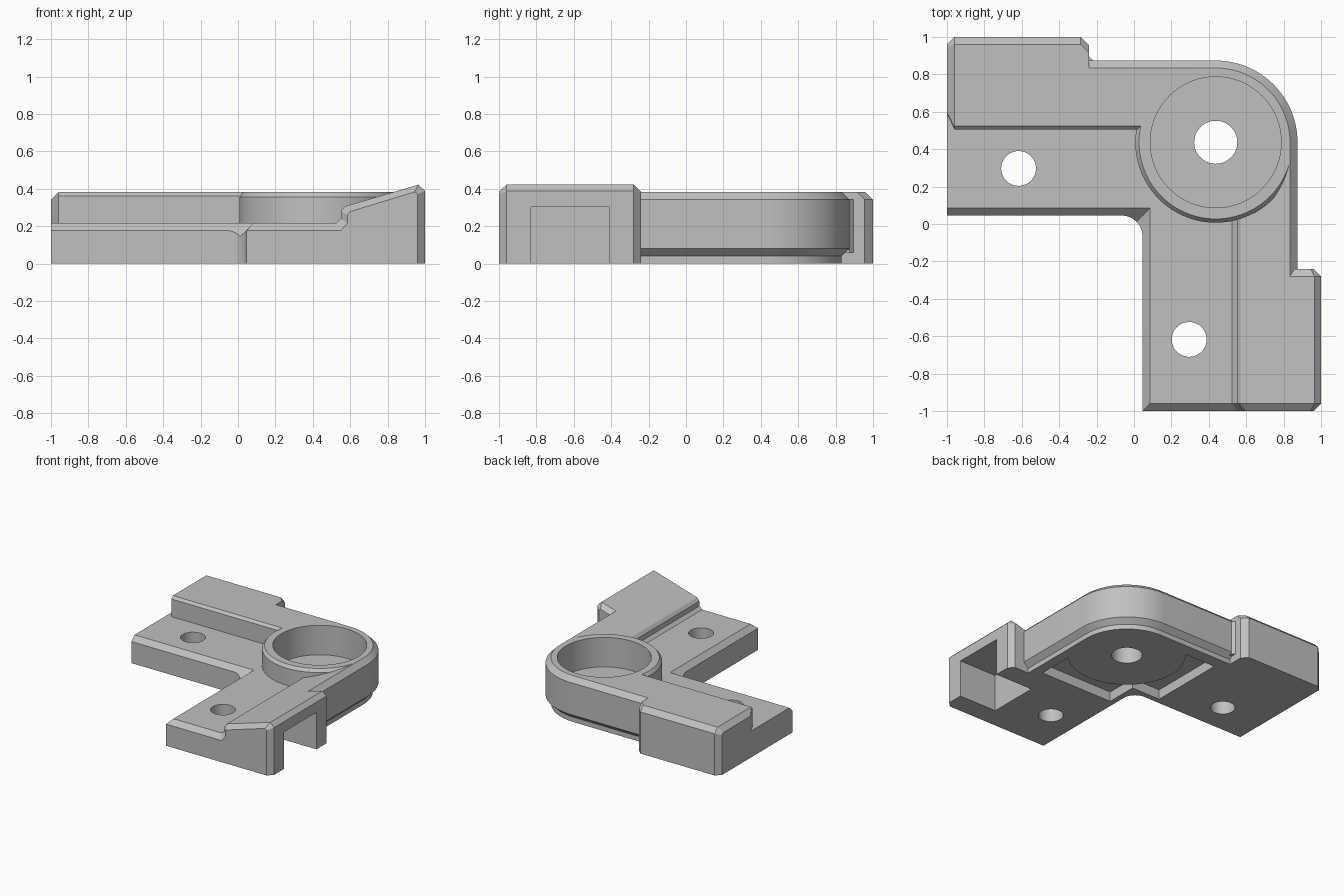
import bpy, bmesh, math

cube = bpy.data.objects.get("Cube")
if cube:
    bpy.data.objects.remove(cube, do_unlink=True)

grey = bpy.data.materials.new("plain grey")
grey.use_nodes = True
colour = (0.53, 0.53, 0.53, 1)
grey.diffuse_color = colour
grey.node_tree.nodes["Principled BSDF"].inputs["Base Color"].default_value = colour

CX, CY = 0.437, 0.437     # centre of the round socket
TOP = 0.382               # height of the corner block
LOW = 0.217               # height of the ledges


def loft(name, rings, axis):
    """Closed solid through (position, 2D outline) rings along an axis."""
    place = {"x": lambda p, a, b: (p, a, b),
             "y": lambda p, a, b: (a, p, b),
             "z": lambda p, a, b: (a, b, p)}[axis]
    bm = bmesh.new()
    loops = [[bm.verts.new(place(p, a, b)) for a, b in outline] for p, outline in rings]
    n = len(loops[0])
    for lo, hi in zip(loops, loops[1:]):
        for i in range(n):
            j = (i + 1) % n
            bm.faces.new((lo[i], lo[j], hi[j], hi[i]))
    bm.faces.new(loops[0][::-1])
    bm.faces.new(loops[-1])
    bmesh.ops.recalc_face_normals(bm, faces=bm.faces[:])
    mesh = bpy.data.meshes.new(name)
    bm.to_mesh(mesh)
    bm.free()
    obj = bpy.data.objects.new(name, mesh)
    bpy.context.collection.objects.link(obj)
    mesh.materials.append(grey)
    return obj


def prism(name, outline, start, end, axis="z"):
    return loft(name, [(start, outline), (end, outline)], axis)


def box(name, x0, x1, y0, y1, z0, z1):
    return prism(name, [(x0, y0), (x1, y0), (x1, y1), (x0, y1)], z0, z1)


def arc(x, y, r, start=0, end=360, steps=96):
    count = steps if end - start == 360 else steps + 1
    angles = [math.radians(start + (end - start) * i / steps) for i in range(count)]
    return [(x + r * math.cos(a), y + r * math.sin(a)) for a in angles]


def combine(target, other, operation):
    mod = target.modifiers.new("combine", "BOOLEAN")
    mod.operation = operation
    mod.solver = "EXACT"
    mod.object = other
    graph = bpy.context.evaluated_depsgraph_get()
    mesh = bpy.data.meshes.new_from_object(target.evaluated_get(graph))
    target.modifiers.clear()
    target.data = mesh
    bpy.data.objects.remove(other, do_unlink=True)


# Roof profiles of the two arms: ledge, step and raised outer part
left_ledge = [(0.045, 0), (0.045, LOW - 0.04), (0.085, LOW)]
left_step = left_ledge + [(0.505, LOW), (0.505, TOP - 0.02), (0.525, TOP)]
left_full = left_step + [(0.96, TOP), (1, TOP - 0.04), (1, 0)]
left_inner = left_step + [(0.915, TOP), (0.955, TOP - 0.04), (0.955, 0)]
left_end = left_ledge + [(0.59, LOW), (0.59, 0.33), (0.6, TOP - 0.04),
                         (0.945, TOP - 0.04), (0.96, 0.33), (0.96, 0)]
right_full = [(0.045, 0), (0.045, LOW - 0.04), (0.085, LOW), (0.525, LOW), (0.55, 0.24),
              (0.55, 0.28), (0.57, 0.305), (0.965, 0.422), (1, 0.388), (1, 0)]
right_end = [(0.045, 0), (0.045, 0.176), (0.047, 0.178), (0.55, 0.178), (0.585, 0.215),
             (0.585, 0.26), (0.6, 0.278), (0.945, 0.383), (0.96, 0.37), (0.96, 0)]

left_arm = loft("left_arm", [(-1, left_end), (-0.96, left_full),
                             (-0.285, left_full), (-0.24, left_inner)], "x")
right_arm = loft("right_arm", [(-1, right_end), (-0.96, right_full),
                               (-0.28, right_full), (-0.24, right_end)], "y")

# Corner block: arm roofs run on into the round socket
body = prism("corner_bracket", [(LOW * -1 + 0.085, 0)] + left_step[2:]
             + [(1, TOP), (1, 0)], -0.3, CX, "x")
right_run = prism("right_run", [(LOW * -1 + 0.085, 0)] + right_full[2:8]
                  + [(1, 0.422), (1, 0)], -0.3, CY, "y")
combine(body, right_run, "UNION")
combine(body, box("outer_corner", CX, 1, CY, 1, 0, TOP), "UNION")
boss = loft("socket_wall", [(0, arc(CX, CY, 0.43)), (TOP - 0.025, arc(CX, CY, 0.43)),
                            (TOP, arc(CX, CY, 0.41))], "z")
combine(body, boss, "UNION")


# Rounded outer edge with chamfers above and below
def outer_outline(r):
    return [(-0.3, -0.3), (CX + r, -0.3)] + arc(CX, CY, r, 0, 90, 32) + [(-0.3, CY + r)]


envelope = loft("envelope", [(z, outer_outline(r)) for z, r in
                             [(0, 0.395), (0.04, 0.395), (0.08, 0.437),
                              (TOP - 0.04, 0.437), (TOP + 0.01, 0.387)]], "z")
combine(body, envelope, "INTERSECT")

# Fillet in the inner corner
fillet = [(-0.6, 0.045)] + arc(-0.065, -0.065, 0.11, 0, 90, 16)[::-1] \
    + [(0.045, -0.6), (-0.6, -0.6)]
combine(body, prism("inner_corner", fillet, -0.1, 0.6), "DIFFERENCE")

combine(body, left_arm, "UNION")
combine(body, right_arm, "UNION")

# Small web where the left arm's raised end meets the corner block
web = [(-0.26, 0.85), (-0.218, 0.85), (-0.218, 0.874), (-0.24, 0.896), (-0.26, 0.896)]
combine(body, prism("arm_web", web, 0.06, TOP - 0.04), "UNION")

# Socket bore, through holes and side pocket
combine(body, prism("bore", arc(CX, CY, 0.35), 0.14, 0.6), "DIFFERENCE")
for x, y, r in [(CX, CY, 0.115), (-0.617, 0.297, 0.093), (0.295, -0.617, 0.093)]:
    combine(body, prism("hole", arc(x, y, r, steps=64), -0.1, 0.6), "DIFFERENCE")
combine(body, box("pocket", 0.66, 1.1, -0.83, -0.41, -0.1, 0.303), "DIFFERENCE")

# Underside recess around the inner side of the socket
outline = [(-0.17, 0.09), (0.09, 0.09), (0.09, -0.17), (0.75, -0.17), (0.75, 0.73), (-0.17, 0.73)]
recess = prism("recess", outline, -0.1, 0.08)
combine(recess, prism("recess_core", arc(CX, CY, 0.44), -0.2, 0.2), "DIFFERENCE")
combine(body, recess, "DIFFERENCE")

bpy.ops.object.select_all(action="DESELECT")
body.select_set(True)
bpy.context.view_layer.objects.active = body
bpy.ops.object.shade_smooth_by_angle(angle=math.radians(20))
